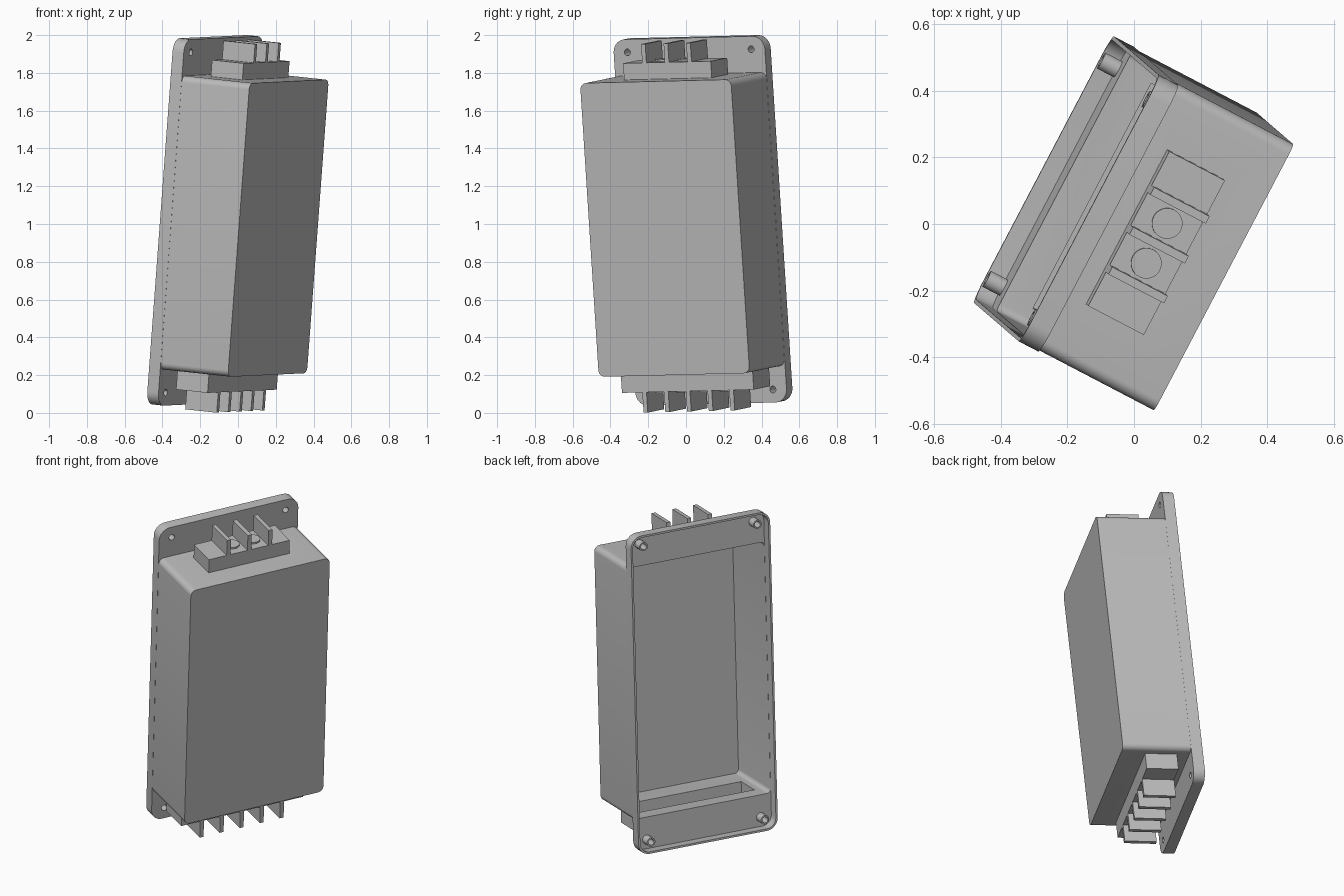
import bpy, bmesh, math
from mathutils import Matrix, Vector

if "Cube" in bpy.data.objects:
    bpy.data.objects.remove(bpy.data.objects["Cube"])

# Tilted frame: local x = width, y = height, z = out of the big face
ax = Vector((0.464, 0.884, 0.022)).normalized()
az = ax.cross(Vector((0.0736, -0.064, 0.9955))).normalized()
ay = az.cross(ax)
TILT = Matrix((ax, ay, az)).transposed().to_4x4()

CX, CY = 0.0215, 0.996            # centre of the housing in the local frame
BACK, FRONT, SHEET, WALL = -0.325, 0.147, -0.262, 0.012
HALF_W, BOX_H, FLANGE_H = 0.452, 0.781, 0.974

gray = bpy.data.materials.new("case_gray")
gray.use_nodes = True
gray.diffuse_color = (0.5, 0.5, 0.5, 1)
gray.node_tree.nodes["Principled BSDF"].inputs["Base Color"].default_value = (0.5, 0.5, 0.5, 1)


def make(name, bm):
    bmesh.ops.recalc_face_normals(bm, faces=bm.faces)
    mesh = bpy.data.meshes.new(name)
    bm.to_mesh(mesh)
    bm.free()
    mesh.materials.append(gray)
    obj = bpy.data.objects.new(name, mesh)
    obj.matrix_world = TILT
    bpy.context.scene.collection.objects.link(obj)
    return obj


def box(name, x0, x1, y0, y1, z0, z1):
    bm = bmesh.new()
    size = Matrix.Diagonal((x1 - x0, abs(y1 - y0), z1 - z0, 1))
    mid = Matrix.Translation(((x0 + x1) / 2, (y0 + y1) / 2, (z0 + z1) / 2))
    bmesh.ops.create_cube(bm, size=1, matrix=mid @ size)
    return make(name, bm)


def cylinder(name, x, y, z, radius, depth, turn=Matrix()):
    bm = bmesh.new()
    bmesh.ops.create_cone(bm, cap_ends=True, segments=32, radius1=radius, radius2=radius,
                          depth=depth, matrix=Matrix.Translation((x, y, z)) @ turn)
    return make(name, bm)


def cut(obj, cutters):
    for c in cutters:
        mod = obj.modifiers.new("cut", 'BOOLEAN')
        mod.operation, mod.solver, mod.object = 'DIFFERENCE', 'EXACT', c
    bpy.context.view_layer.update()
    graph = bpy.context.evaluated_depsgraph_get()
    mesh = bpy.data.meshes.new_from_object(obj.evaluated_get(graph))
    obj.modifiers.clear()
    obj.data = mesh


def rounded_loop(bm, half_w, half_h, radius, z, steps=7):
    verts = []
    for q, (sx, sy) in enumerate(((1, 1), (-1, 1), (-1, -1), (1, -1))):
        for i in range(steps + 1):
            a = math.pi / 2 * (q + i / steps)
            verts.append(bm.verts.new((CX + sx * (half_w - radius) + radius * math.cos(a),
                                       CY + sy * (half_h - radius) + radius * math.sin(a), z)))
    return verts


# Housing: open-backed shell with a rimmed flange above and below
bm = bmesh.new()
inner_w = HALF_W - WALL
sections = [
    (inner_w - 0.001, BOX_H - WALL, 0.025, FRONT - WALL),
    (inner_w - 0.001, BOX_H - WALL, 0.025, SHEET - 0.006),
    (inner_w, FLANGE_H - WALL, 0.06, SHEET - 0.006),
    (inner_w, FLANGE_H - WALL, 0.06, BACK),
    (HALF_W, FLANGE_H, 0.07, BACK),
    (HALF_W, FLANGE_H, 0.07, SHEET + 0.004),
    (HALF_W - 0.001, BOX_H, 0.035, SHEET + 0.004),
    (HALF_W - 0.001, BOX_H, 0.035, FRONT),
]
loops = [rounded_loop(bm, *s) for s in sections]
for a, b in zip(loops, loops[1:]):
    for i in range(len(a)):
        j = (i + 1) % len(a)
        bm.faces.new((a[i], a[j], b[j], b[i]))
bm.faces.new(loops[0])
bm.faces.new(loops[-1])
housing = make("housing", bm)

# Mounting holes with hollow standoffs behind the flanges
parts = [housing]
holes = []
for sx, side in ((-1, "right"), (1, "left")):
    for sy, level in ((-1, "lower"), (1, "upper")):
        x, y = CX + sx * 0.37, CY + sy * 0.905
        hole = cylinder("hole_cutter", x, y, SHEET, 0.018, 0.3)
        tube = cylinder(f"{level}_{side}_standoff", x, y, (BACK + SHEET) / 2, 0.027, SHEET - BACK)
        cut(tube, [hole])
        holes.append(hole)
        parts.append(tube)

# Terminal strips: hollow block, divider fins and screw heads between them
Z0, Z1 = -0.185, 0.004
slots = []
for level, s, half, count, pitch, block_h, fin_h in (
        ("upper", 1, 0.262, 3, 0.135, 0.088, 0.188),
        ("lower", -1, 0.394, 5, 0.130, 0.100, 0.208)):
    base = CY + s * BOX_H
    block = box(f"{level}_terminal_block", CX - half, CX + half,
                base - s * 0.006, base + s * block_h, Z0, Z1)
    slot = box("slot_cutter", CX - half + WALL, CX + half - WALL,
               base - s * 0.05, base + s * (block_h - WALL), Z0 + WALL, Z1 - WALL)
    cut(block, [slot])
    slots.append(slot)
    parts.append(block)
    for i in range(count):
        x = CX + (i - (count - 1) / 2) * pitch
        parts.append(box(f"{level}_divider_fin_{i + 1}", x - 0.0125, x + 0.0125,
                         base + s * (block_h - 0.005), base + s * fin_h, Z0, Z1))
        if i < count - 1:
            parts.append(cylinder(f"{level}_screw_{i + 1}", x + pitch / 2, base + s * block_h,
                                  (Z0 + Z1) / 2, 0.046, 0.02,
                                  Matrix.Rotation(math.pi / 2, 4, 'X')))

cut(housing, holes + slots)
for cutter in holes + slots:
    bpy.data.objects.remove(cutter)

# Smooth the rounded corners, keep hard edges
bpy.ops.object.select_all(action='DESELECT')
for p in parts:
    p.select_set(True)
bpy.context.view_layer.objects.active = housing
bpy.ops.object.shade_smooth_by_angle(angle=math.radians(30))
